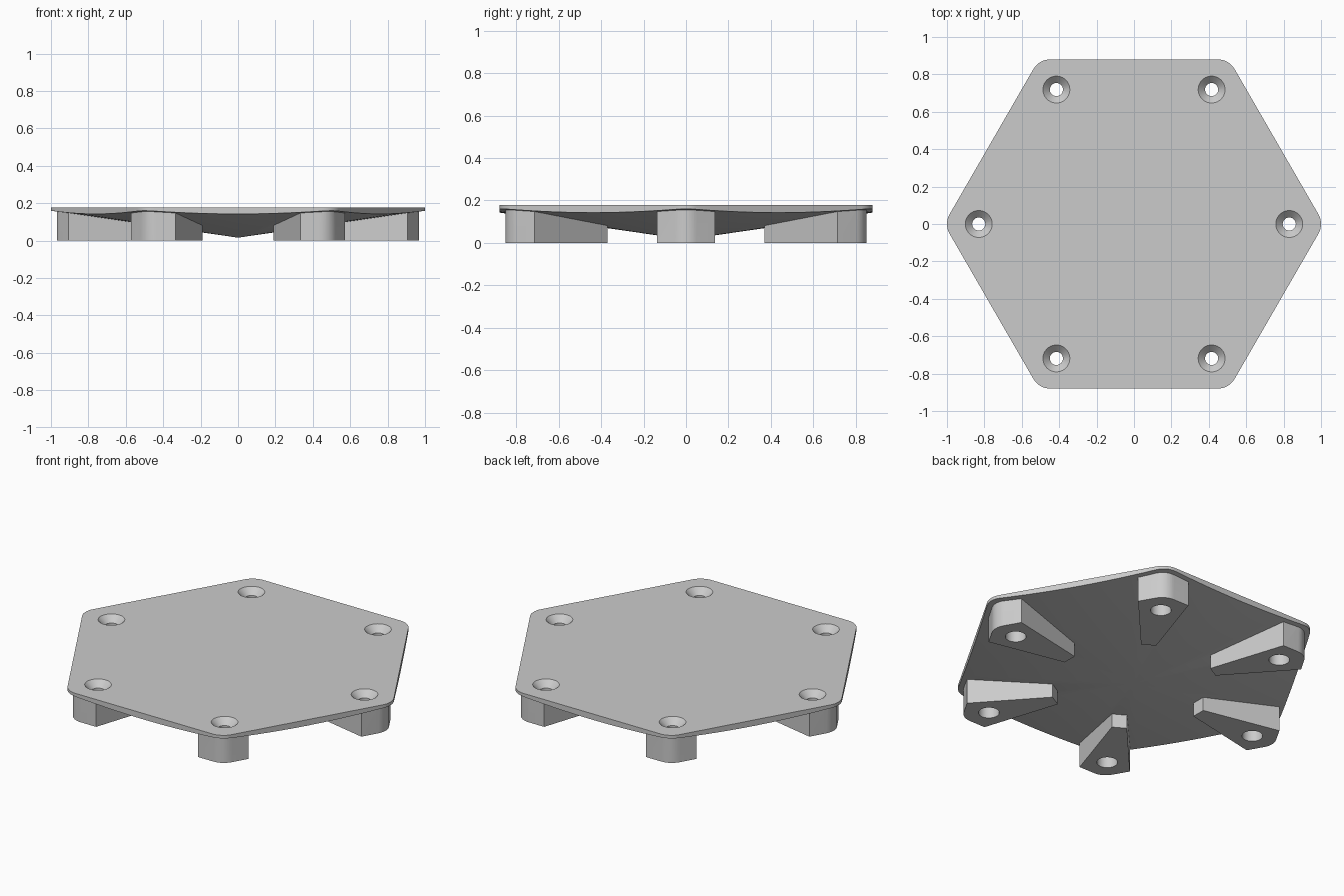
import bpy, bmesh
from math import pi, sin, cos, radians, hypot
from mathutils import Matrix, Vector

if "Cube" in bpy.data.objects:
    bpy.data.objects.remove(bpy.data.objects["Cube"], do_unlink=True)

TOP = 0.178
HOLE_RADIUS = 0.83

grey = bpy.data.materials.new("plain grey")
grey.use_nodes = True
colour = (0.6, 0.6, 0.6, 1)
grey.diffuse_color = colour
grey.node_tree.nodes["Principled BSDF"].inputs["Base Color"].default_value = colour


def make_object(name, bm):
    bmesh.ops.recalc_face_normals(bm, faces=bm.faces)
    mesh = bpy.data.meshes.new(name)
    bm.to_mesh(mesh)
    bm.free()
    mesh.materials.append(grey)
    obj = bpy.data.objects.new(name, mesh)
    bpy.context.collection.objects.link(obj)
    return obj


def corner_arc(apothem, fillet, steps=8):
    """Rounded hexagon corner pointing along +x."""
    centre = (apothem - fillet) / cos(pi / 6)
    angles = [radians(-30 + 60 * i / steps) for i in range(steps + 1)]
    return [Vector((centre + fillet * cos(a), fillet * sin(a), 0)) for a in angles]


def boolean(target, tool, operation):
    mod = target.modifiers.new(operation.title(), 'BOOLEAN')
    mod.operation = operation
    mod.solver = 'EXACT'
    mod.object = tool
    bpy.context.view_layer.objects.active = target
    bpy.ops.object.modifier_apply(modifier=mod.name)
    bpy.data.objects.remove(tool, do_unlink=True)


# Plate: rounded hexagon with a shallow cone underneath
outline = []
for k in range(6):
    turn = Matrix.Rotation(k * pi / 3, 3, 'Z')
    following = Matrix.Rotation((k + 1) * pi / 3, 3, 'Z')
    arc = corner_arc(0.88, 0.104)
    start, end = turn @ arc[-1], following @ arc[0]
    outline += [turn @ p for p in arc]
    outline += [start.lerp(end, i / 12) for i in range(1, 12)]
bm = bmesh.new()
upper = [bm.verts.new((p.x, p.y, TOP)) for p in outline]
lower = [bm.verts.new((p.x, p.y, 0.016 + 0.144 * hypot(p.x, p.y))) for p in outline]
apex = bm.verts.new((0, 0, 0.016))
bm.faces.new(upper)
for i in range(len(outline)):
    j = (i + 1) % len(outline)
    bm.faces.new((upper[i], lower[i], lower[j], upper[j]))
    bm.faces.new((lower[j], lower[i], apex))
plate = make_object("hexagonal_plate", bm)

# Feet: wedge shapes tapering towards the middle, with rounded outer ends
foot_shape = [Vector((0.905, -0.137, 0))] + corner_arc(0.852, 0.1) + [
    Vector((0.905, 0.137, 0)), Vector((0.451, 0.041, 0)), Vector((0.451, -0.041, 0))]
for k in range(6):
    bm = bmesh.new()
    face = bm.faces.new([bm.verts.new(p) for p in foot_shape])
    ext = bmesh.ops.extrude_face_region(bm, geom=[face])
    risen = [v for v in ext["geom"] if isinstance(v, bmesh.types.BMVert)]
    bmesh.ops.translate(bm, verts=risen, vec=(0, 0, 0.17))
    bm.transform(Matrix.Rotation(k * pi / 3, 4, 'Z'))
    boolean(plate, make_object("foot", bm), 'UNION')

# Screw holes: countersunk on top, counterbored from below
hole_profile = [(0.056, -0.05), (0.056, 0.1), (0.035, 0.1),
                (0.035, 0.141), (0.072, TOP), (0.082, 0.188)]
SIDES = 32
for k in range(6):
    bm = bmesh.new()
    rings = [[bm.verts.new((r * cos(2 * pi * i / SIDES), r * sin(2 * pi * i / SIDES), z))
              for i in range(SIDES)] for r, z in hole_profile]
    for a, b in zip(rings, rings[1:]):
        for i in range(SIDES):
            j = (i + 1) % SIDES
            bm.faces.new((a[i], a[j], b[j], b[i]))
    bm.faces.new(rings[0])
    bm.faces.new(rings[-1])
    bm.transform(Matrix.Rotation(k * pi / 3, 4, 'Z') @ Matrix.Translation((HOLE_RADIUS, 0, 0)))
    boolean(plate, make_object("hole_cutter", bm), 'DIFFERENCE')

# Smooth the rounded corners and holes, keep the edges sharp
bpy.ops.object.select_all(action='DESELECT')
plate.select_set(True)
bpy.context.view_layer.objects.active = plate
bpy.ops.object.shade_smooth_by_angle(angle=radians(20))
